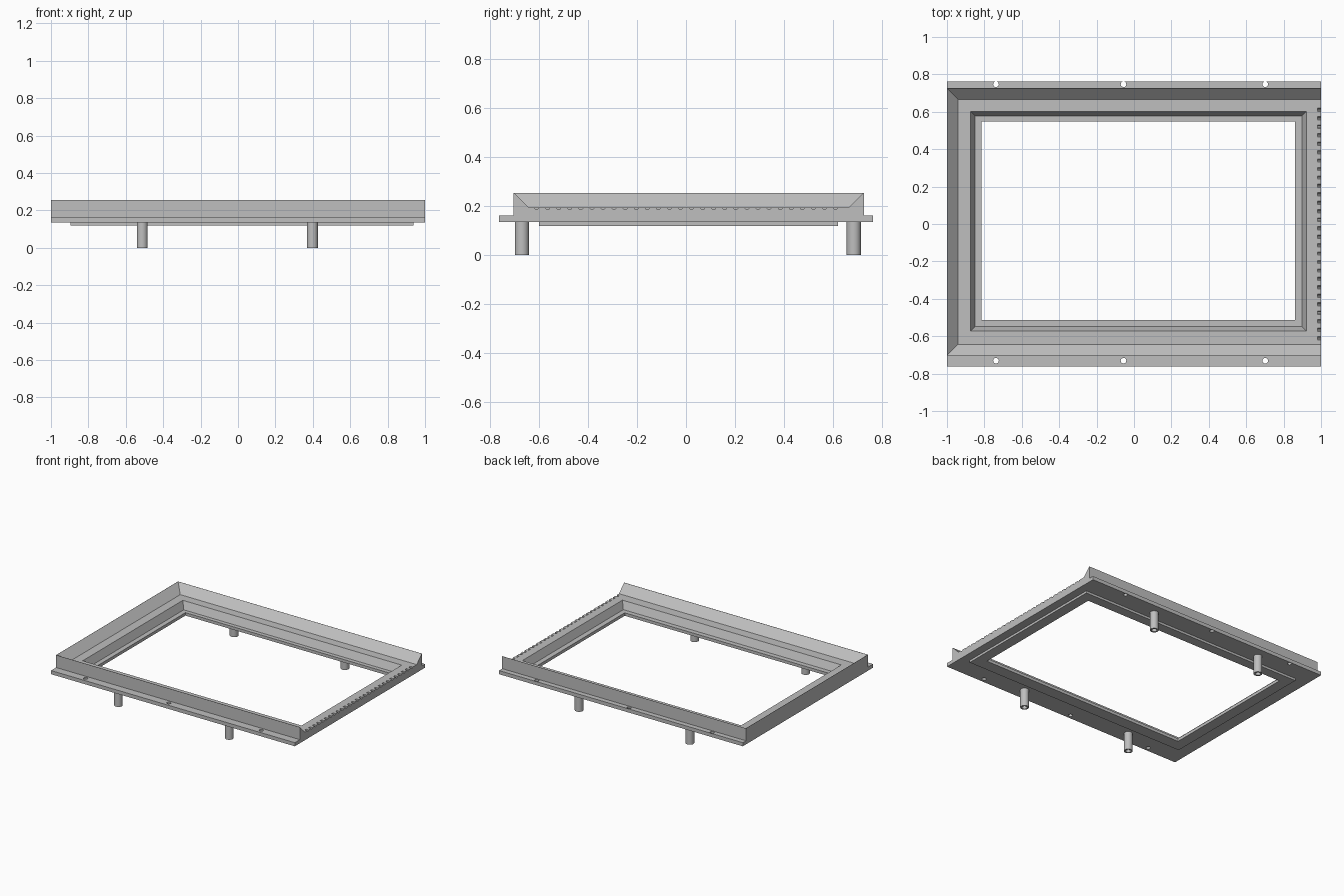
import bpy, bmesh, math
from mathutils import Matrix

if "Cube" in bpy.data.objects:
    bpy.data.objects.remove(bpy.data.objects["Cube"])

grey = bpy.data.materials.new("plain_grey")
grey.diffuse_color = (0.52, 0.52, 0.52, 1)
grey.use_nodes = True
grey.node_tree.nodes["Principled BSDF"].inputs["Base Color"].default_value = grey.diffuse_color


def finish(name, bm):
    bmesh.ops.recalc_face_normals(bm, faces=bm.faces)
    me = bpy.data.meshes.new(name)
    bm.to_mesh(me)
    bm.free()
    me.materials.append(grey)
    ob = bpy.data.objects.new(name, me)
    bpy.context.collection.objects.link(ob)
    return ob


def block(name, low, z0, high, z1):
    """Solid between two rectangles (x0, x1, y0, y1) at heights z0 and z1."""
    bm = bmesh.new()
    rings = []
    for (x0, x1, y0, y1), z in ((low, z0), (high, z1)):
        rings.append([bm.verts.new((x, y, z))
                      for x, y in ((x0, y0), (x1, y0), (x1, y1), (x0, y1))])
    a, b = rings
    bm.faces.new(a[::-1])
    bm.faces.new(b)
    for i in range(4):
        j = (i + 1) % 4
        bm.faces.new((a[i], a[j], b[j], b[i]))
    return finish(name, bm)


def rods(name, places, r, length, segments, turn=Matrix()):
    """Several parallel cylinders in one mesh."""
    bm = bmesh.new()
    for p in places:
        bmesh.ops.create_cone(bm, cap_ends=True, segments=segments, radius1=r, radius2=r,
                              depth=length, matrix=Matrix.Translation(p) @ turn)
    return finish(name, bm)


def cut(ob, cutter, keep=False):
    mod = ob.modifiers.new("cut", 'BOOLEAN')
    mod.operation, mod.solver, mod.object = 'DIFFERENCE', 'EXACT', cutter
    bpy.context.view_layer.objects.active = ob
    bpy.ops.object.modifier_apply(modifier=mod.name)
    cutter.hide_render = True
    if not keep:
        bpy.data.objects.remove(cutter)


# Frame body: stepped cross-section with side flanges, run along x
section = [(-.763, .135), (.763, .135), (.763, .162), (.726, .162),
           (.726, .254), (-.704, .254), (-.704, .162), (-.763, .162)]
bm = bmesh.new()
ends = [[bm.verts.new((x, y, z)) for y, z in section] for x in (-1, 1)]
bm.faces.new(ends[0])
bm.faces.new(ends[1])
for i in range(len(section)):
    j = (i + 1) % len(section)
    bm.faces.new((ends[0][i], ends[0][j], ends[1][j], ends[1][i]))
frame = finish("frame", bm)

# Bevelled tray, open on the right
cut(frame, block("tray_cutter", (-.94, 1.2, -.643, .666), .195,
                 (-1.01, 1.2, -.713, .736), .265))

# Sloped recess around the window
cut(frame, block("recess_cutter", (-.85, .898, -.548, .578), .14,
                 (-.876, .924, -.574, .604), .20))

# Lower lip and the window opening through both parts
lip_size = (-.895, .938, -.60, .62)
lip = block("lower_lip", lip_size, .118, lip_size, .135)
hole = (-.815, .861, -.512, .548)
opening = block("opening_cutter", hole, .05, hole, .3)
cut(frame, opening, keep=True)
cut(lip, opening)

# Screw holes in the flanges
cut(frame, rods("screw_cutter", [(x, y, .15) for x in (-.738, -.056, .702)
                                 for y in (-.731, .747)], .015, .1, 16))

# Row of small notches along the open right edge
cut(frame, rods("notch_cutter", [(.995, -.61 + .0452 * i, .195) for i in range(28)],
                .009, .03, 10, Matrix.Rotation(math.pi / 2, 4, 'Y')))

# Four hollow legs
for x, side in ((-.512, "left"), (.398, "right")):
    for y, end in ((-.67, "front"), (.685, "back")):
        leg = rods(f"leg_{end}_{side}", [(x, y, .0675)], .029, .135, 32)
        cut(leg, rods("bore_cutter", [(x, y, .04)], .018, .14, 32))
        bpy.ops.object.select_all(action='DESELECT')
        leg.select_set(True)
        bpy.context.view_layer.objects.active = leg
        bpy.ops.object.shade_smooth_by_angle(angle=math.radians(30))
